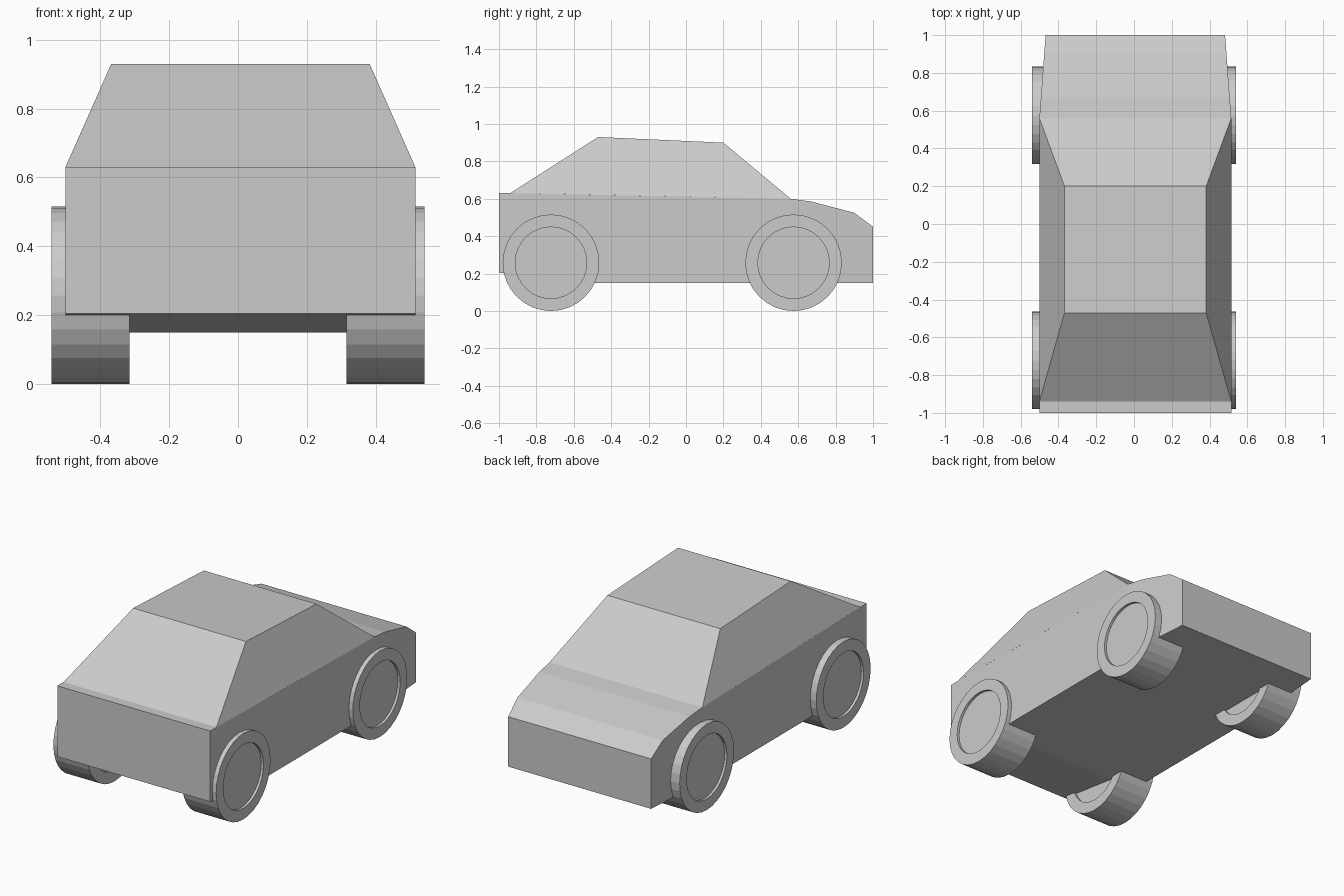
import bpy, bmesh, math
from mathutils import Matrix

if "Cube" in bpy.data.objects:
    bpy.data.objects.remove(bpy.data.objects["Cube"], do_unlink=True)

grey = bpy.data.materials.new("plain grey")
grey.use_nodes = True
colour = (0.6, 0.6, 0.6, 1)
grey.diffuse_color = colour
grey.node_tree.nodes["Principled BSDF"].inputs["Base Color"].default_value = colour


def finish(name, bm):
    bmesh.ops.recalc_face_normals(bm, faces=bm.faces[:])
    mesh = bpy.data.meshes.new(name)
    bm.to_mesh(mesh)
    bm.free()
    mesh.materials.append(grey)
    obj = bpy.data.objects.new(name, mesh)
    bpy.context.collection.objects.link(obj)
    return obj


MID = 0.007  # body centre line


def half_width(y):
    return 0.508 if y < 0.56 else 0.508 - 0.033 * (y - 0.56) / 0.44


# Lower body: top and bottom outlines as stations along the length (y, bottom, top)
stations = [(-1, 0.205, 0.63), (-0.94, 0.197, 0.63), (-0.6, 0.15, 0.623),
            (0.56, 0.15, 0.6), (0.67, 0.15, 0.585), (0.9, 0.15, 0.525), (1, 0.15, 0.45)]
bm = bmesh.new()
rings = []
for y, low, high in stations:
    w = half_width(y)
    rings.append([bm.verts.new((MID + s * w, y, z))
                  for s, z in ((-1, low), (1, low), (1, high), (-1, high))])
for a, b in zip(rings, rings[1:]):
    for i in range(4):
        j = (i + 1) % 4
        bm.faces.new((a[i], a[j], b[j], b[i]))
bm.faces.new(rings[0])
bm.faces.new(rings[-1])
finish("lower_body", bm)

# Cabin: tapered block sitting on the body
bm = bmesh.new()
base = [(-0.94, 0.63), (0.56, 0.6)]
roof = [(-0.47, 0.93), (0.2, 0.9)]
loops = []
for (y0, z0), (y1, z1), w in ((*base, 0.508), (*roof, 0.375)):
    loops.append([bm.verts.new((MID + sx * w, y, z)) for sx, y, z in
                  ((-1, y0, z0), (1, y0, z0), (1, y1, z1), (-1, y1, z1))])
for i in range(4):
    j = (i + 1) % 4
    bm.faces.new((loops[0][i], loops[0][j], loops[1][j], loops[1][i]))
bm.faces.new(loops[1])
finish("cabin", bm)


# Wheels: cylinders with a shallow recess in both flat sides
def wheel(name, side, y):
    bm = bmesh.new()
    bmesh.ops.create_cone(bm, cap_ends=True, segments=32, radius1=0.258,
                          radius2=0.258, depth=0.226)
    caps = [f for f in bm.faces if len(f.verts) > 4]
    bmesh.ops.inset_individual(bm, faces=caps, thickness=0.067)
    for cap in caps:
        direction = 1 if cap.calc_center_median().z > 0 else -1
        inner = bmesh.ops.extrude_discrete_faces(bm, faces=[cap])["faces"]
        bmesh.ops.translate(bm, verts=inner[0].verts[:], vec=(0, 0, -0.015 * direction))
    bm.transform(Matrix.Translation((side * 0.428, y, 0.258))
                 @ Matrix.Rotation(math.pi / 2, 4, "Y"))
    finish(name, bm)


for end, y in (("front", -0.722), ("rear", 0.575)):
    for label, side in (("left", 1), ("right", -1)):
        wheel(f"{end}_{label}_wheel", side, y)
